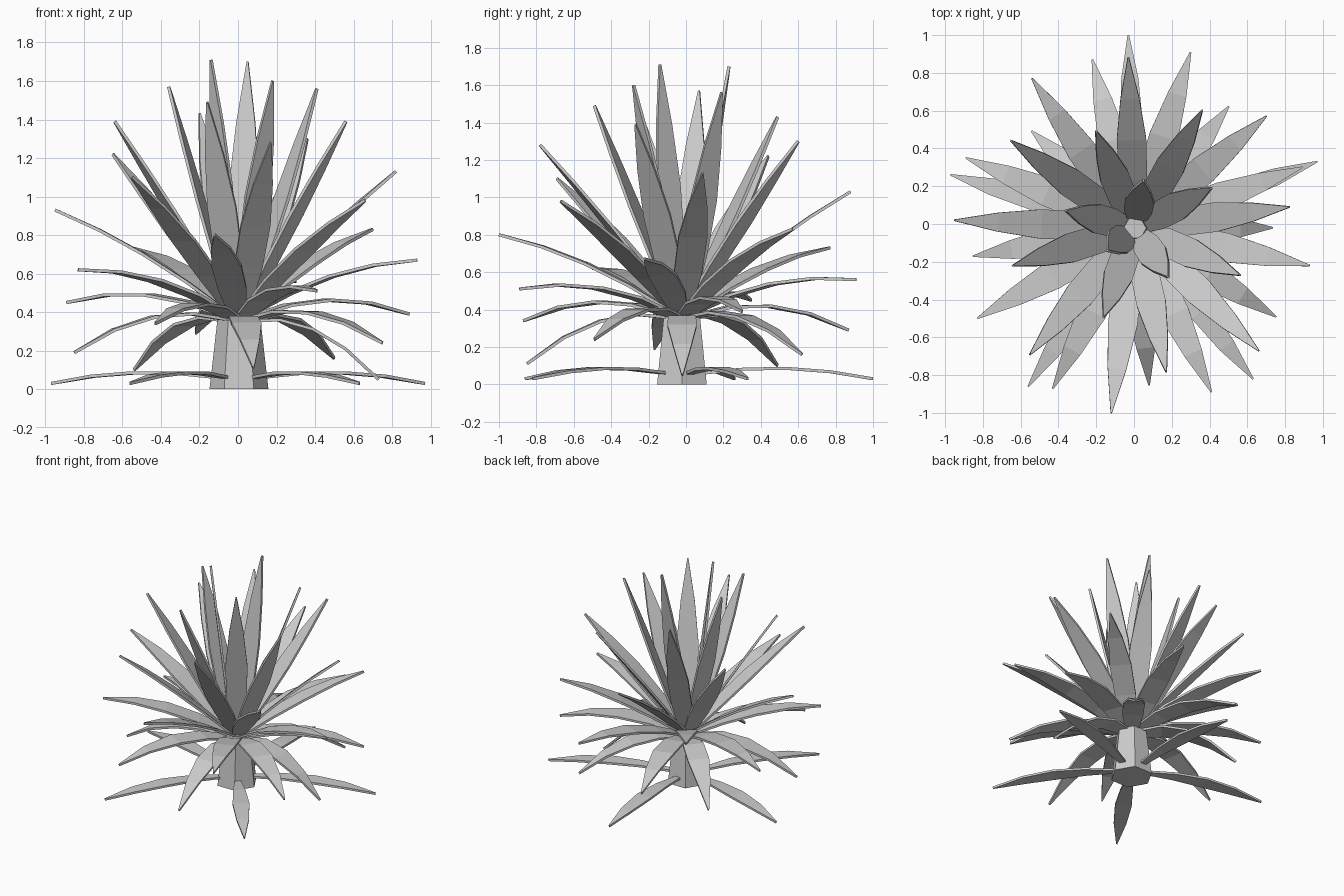
import bpy, bmesh, math
from mathutils import Vector

if "Cube" in bpy.data.objects:
    bpy.data.objects.remove(bpy.data.objects["Cube"])

CENTRE = Vector((0.005, -0.022, 0))

# Tips of the crown leaves, spiralling from the upright heart to the drooping skirt
TIPS = [
    (-.14, -.14, 1.71), (.05, .23, 1.70), (.18, -.28, 1.60), (-.36, .07, 1.57),
    (.41, .19, 1.56), (-.16, -.49, 1.49), (-.20, .49, 1.43), (.56, -.27, 1.39),
    (-.64, -.22, 1.39), (.36, .60, 1.30), (.17, -.78, 1.28), (-.65, .44, 1.22),
    (.82, .09, 1.13), (-.55, -.69, 1.10), (-.03, .88, 1.03), (.66, -.67, .98),
    (-.95, .02, .93), (.70, .57, .83), (-.12, -1.0, .80), (-.54, .77, .73),
    (.93, -.22, .67), (-.83, -.50, .62), (.30, .91, .56), (.41, -.89, .51),
    (-.89, .35, .45), (.89, .30, .39), (-.43, -.87, .34), (-.22, .87, .29),
    (.75, -.49, .24), (-.85, -.17, .19), (.50, .62, .16), (.08, -.85, .11),
    (-.54, .49, .10), (.73, -.02, .05)]
GROUND_TIPS = [(-.97, .26, .03), (-.03, 1.0, .03), (.97, .33, .03),
               (.63, -.82, .03), (-.56, -.86, .03)]
HALF_WIDTHS = [.045, .075, .078, .05, .004]


def leaf(name, tip, base_r, base_z, sag, widths):
    """Flat tapered strip arching from the trunk to its tip."""
    tip = Vector(tip)
    out = tip - CENTRE
    out.z = 0
    out.normalize()
    side = Vector((-out.y, out.x, 0))
    base = CENTRE + out * base_r + Vector((0, 0, base_z))
    bm = bmesh.new()
    rows = []
    for i, w in enumerate(widths):
        t = i / (len(widths) - 1)
        p = base.lerp(tip, t) + Vector((0, 0, 4 * sag * t * (1 - t)))
        rows.append((bm.verts.new(p + side * w), bm.verts.new(p - side * w)))
    for (a, b), (c, d) in zip(rows, rows[1:]):
        bm.faces.new((a, b, d, c))
    me = bpy.data.meshes.new(name)
    bm.to_mesh(me)
    bm.free()
    ob = bpy.data.objects.new(name, me)
    bpy.context.collection.objects.link(ob)
    mod = ob.modifiers.new("thickness", 'SOLIDIFY')
    mod.thickness = .016
    mod.offset = 0


def frustum(name, r1, r2, z1, z2):
    bpy.ops.mesh.primitive_cone_add(
        vertices=6, radius1=r1, radius2=r2, depth=z2 - z1,
        location=CENTRE + Vector((0, 0, (z1 + z2) / 2)),
        rotation=(0, 0, math.radians(30)))
    bpy.context.object.name = name


# Trunk and the core the leaves grow from
frustum("trunk", .153, .112, 0, .36)
frustum("crown_core", .10, .06, .33, .50)

# Crown leaves: lower ones arch more
for n, tip in enumerate(TIPS):
    z = tip[2]
    leaf(f"crown_leaf_{n:02d}", tip, .04, .35 + .04 * z,
         max(0, .115 - .078 * z), HALF_WIDTHS)

# Fallen leaves around the foot
for n, tip in enumerate(GROUND_TIPS):
    leaf(f"ground_leaf_{n}", tip, .11, .06, .04, [.02, .045, .06, .045, .004])
